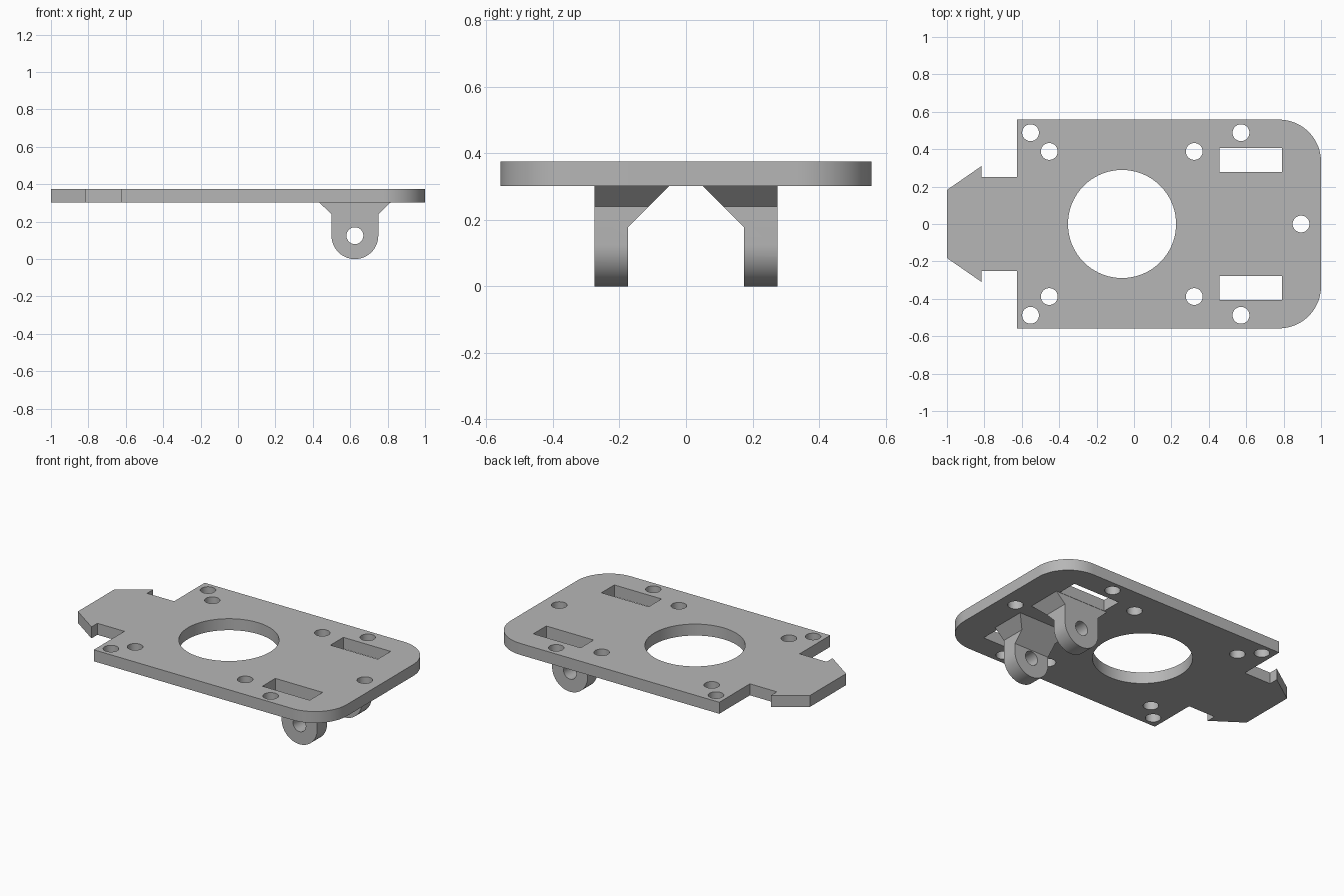
import bpy, bmesh
from math import sin, cos, pi, radians
from mathutils import Matrix

default = bpy.data.objects.get("Cube")
if default:
    bpy.data.objects.remove(default, do_unlink=True)

grey = bpy.data.materials.new("plain_grey")
grey.use_nodes = True
colour = (0.47, 0.47, 0.47, 1)
grey.diffuse_color = colour
grey.node_tree.nodes["Principled BSDF"].inputs["Base Color"].default_value = colour

PLATE_BOTTOM, PLATE_TOP = 0.302, 0.375


def arc(cx, cy, r, start, end, steps):
    angles = [radians(start + (end - start) * i / steps) for i in range(steps + 1)]
    return [(cx + r * cos(a), cy + r * sin(a)) for a in angles]


def circle(cx, cy, r, steps=48):
    return arc(cx, cy, r, 0, 360, steps)[:-1]


def extrude(name, loops, depth, matrix):
    """Fill closed loops (outline first, then holes), extrude both ways, place by matrix."""
    curve = bpy.data.curves.new(name + "_profile", "CURVE")
    curve.dimensions = "2D"
    curve.fill_mode = "BOTH"
    curve.extrude = depth / 2
    for loop in loops:
        spline = curve.splines.new("POLY")
        spline.points.add(len(loop) - 1)
        for point, (x, y) in zip(spline.points, loop):
            point.co = (x, y, 0, 1)
        spline.use_cyclic_u = True
    temp = bpy.data.objects.new(name + "_temp", curve)
    bpy.context.collection.objects.link(temp)
    bpy.context.view_layer.update()
    graph = bpy.context.evaluated_depsgraph_get()
    mesh = bpy.data.meshes.new_from_object(temp.evaluated_get(graph))
    bpy.data.objects.remove(temp, do_unlink=True)
    bm = bmesh.new()
    bm.from_mesh(mesh)
    bmesh.ops.remove_doubles(bm, verts=bm.verts, dist=0.00005)
    bm.transform(matrix)
    bmesh.ops.recalc_face_normals(bm, faces=bm.faces)
    bm.to_mesh(mesh)
    bm.free()
    mesh.name = name
    mesh.materials.clear()
    mesh.materials.append(grey)
    obj = bpy.data.objects.new(name, mesh)
    bpy.context.collection.objects.link(obj)
    return obj


def smooth(obj):
    bpy.ops.object.select_all(action="DESELECT")
    obj.select_set(True)
    bpy.context.view_layer.objects.active = obj
    bpy.ops.object.shade_smooth_by_angle(angle=radians(30))


# Plate outline: rounded right end, square left end, barbed tongue
half = [(-1, -0.182), (-0.815, -0.31), (-0.815, -0.25), (-0.625, -0.25), (-0.625, -0.558)]
half += arc(0.775, -0.333, 0.225, -90, 0, 20)
outline = half + [(x, -y) for x, y in reversed(half)]

# Plate openings: central bore, screw holes, slots
openings = [circle(-0.064, 0, 0.289, 96), circle(0.893, 0, 0.045)]
for s in (-1, 1):
    for x, y in ((-0.553, 0.488), (-0.453, 0.388), (0.322, 0.388), (0.572, 0.488)):
        openings.append(circle(x, s * y, 0.045))
    y0, y1 = s * 0.277, s * 0.407
    openings.append([(0.457, y0), (0.79, y0), (0.79, y1), (0.457, y1)])

plate = extrude("plate", [outline] + openings, PLATE_TOP - PLATE_BOTTOM,
                Matrix.Translation((0, 0, (PLATE_BOTTOM + PLATE_TOP) / 2)))
smooth(plate)

# Hinge lugs: flared round-ended profile intersected with a gusset prism
lug_side = [(0.435, PLATE_BOTTOM), (0.5, 0.24)]
lug_side += arc(0.625, 0.125, 0.125, 180, 360, 32)
lug_side += [(0.75, 0.24), (0.815, PLATE_BOTTOM)]
gusset = [(0.275, -0.05), (0.175, -0.05), (0.175, 0.177), (0.05, PLATE_BOTTOM),
          (0.05, 0.35), (0.275, 0.35)]
to_side = Matrix.Rotation(radians(90), 4, "X")
to_end = Matrix(((0, 0, 1, 0), (1, 0, 0, 0), (0, 1, 0, 0), (0, 0, 0, 1)))

for name, s in (("left_lug", 1), ("right_lug", -1)):
    lug = extrude(name, [lug_side, circle(0.625, 0.125, 0.045)], 0.3,
                  Matrix.Translation((0, s * 0.18, 0)) @ to_side)
    prism = extrude(name + "_cutter", [[(s * y, z) for y, z in gusset]], 0.6,
                    Matrix.Translation((0.625, 0, 0)) @ to_end)
    prism.hide_render = True
    trim = lug.modifiers.new("trim", "BOOLEAN")
    trim.operation = "INTERSECT"
    trim.solver = "EXACT"
    trim.object = prism
    bpy.context.view_layer.objects.active = lug
    bpy.ops.object.modifier_apply(modifier=trim.name)
    bpy.data.objects.remove(prism, do_unlink=True)
    smooth(lug)
